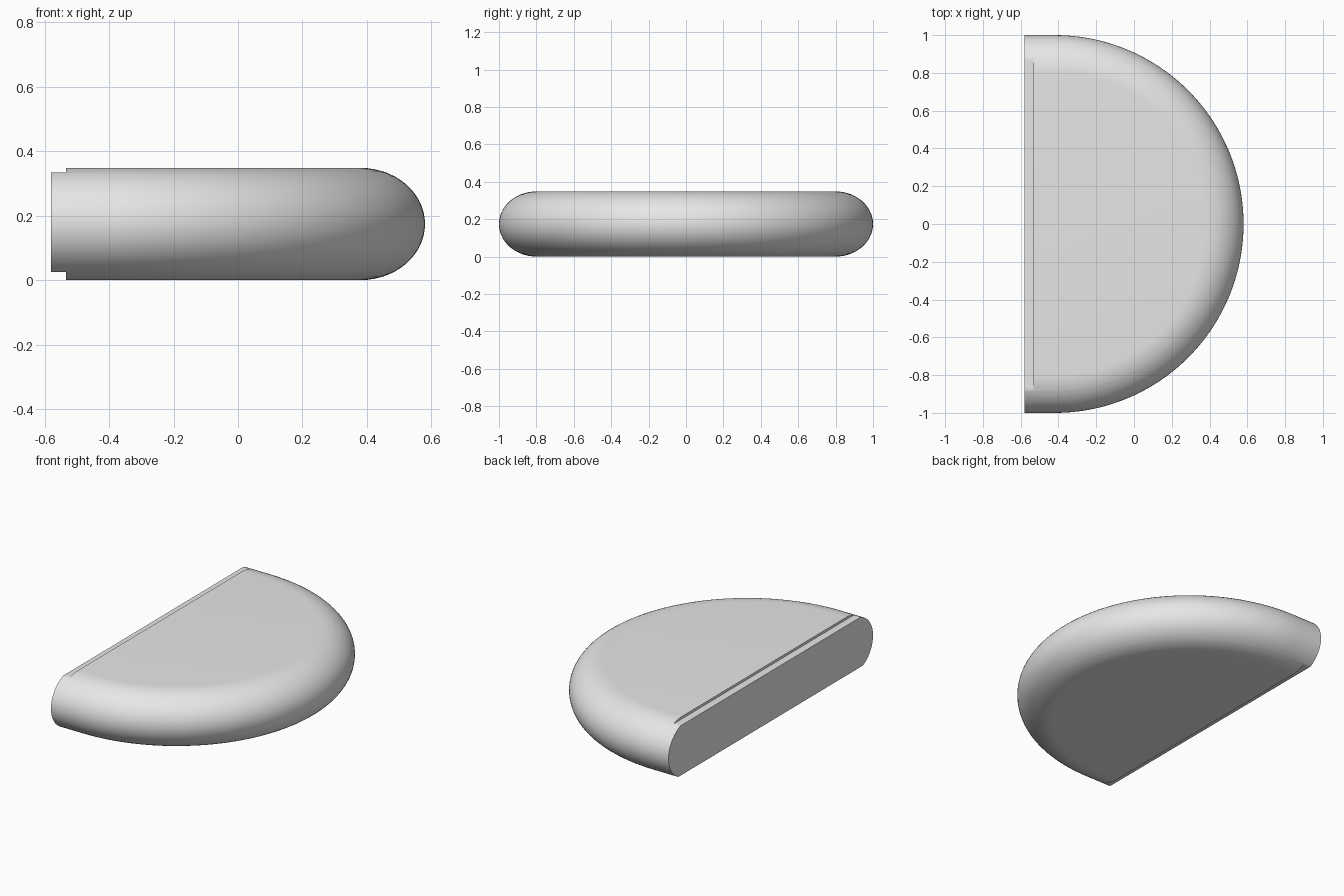
import bpy
import bmesh
import math

cube = bpy.data.objects.get("Cube")
if cube:
    bpy.data.objects.remove(cube, do_unlink=True)

BACK, STEP, CENTRE = -0.58, -0.533, -0.42   # cut end, ledge line, arc centre (x)
HALF = 0.174                                # half of the thickness
ROUND = 0.2                                 # width of the rounded rim
LEDGE_LOW, LEDGE_HIGH = 0.025, 0.333        # height of the stepped tongue
ARC = 96
RIM = 28

grey = bpy.data.materials.new("plain grey")
grey.use_nodes = True
grey.diffuse_color = (0.8, 0.8, 0.8, 1)
grey.node_tree.nodes["Principled BSDF"].inputs["Base Color"].default_value = (0.8, 0.8, 0.8, 1)


def ring(angle):
    """Half-disc outline at one angle of the rim, with the tongue clamped in height."""
    r = 1 - ROUND * (1 - math.cos(angle))
    z = HALF + HALF * math.sin(angle)
    low = min(max(z, LEDGE_LOW), LEDGE_HIGH)
    start = [(BACK, -r, low), (STEP, -r, low), (STEP, -r, z)]
    arc = []
    for i in range(ARC + 1):
        t = math.pi * (i / ARC - 0.5)
        arc.append((CENTRE + r * math.cos(t), r * math.sin(t), z))
    end = [(x, -y, h) for x, y, h in reversed(start)]
    return start + arc + end


# Rim angles, with extra rows exactly where the ledges meet the rim
angles = [math.pi * (k / RIM - 0.5) for k in range(RIM + 1)]
angles += [math.asin((h - HALF) / HALF) for h in (LEDGE_LOW, LEDGE_HIGH)]
angles.sort()

bm = bmesh.new()
rings = [[bm.verts.new(p) for p in ring(a)] for a in angles]
n = len(rings[0])

# Rounded side and flat cut end
for a, b in zip(rings, rings[1:]):
    for i in range(n):
        j = (i + 1) % n
        bm.faces.new((a[i], a[j], b[j], b[i]))

# Top and bottom, including the ledges and their step walls
for cap in (rings[0], rings[-1]):
    for i in range(n // 2):
        loop = [cap[i], cap[i + 1], cap[n - 2 - i], cap[n - 1 - i]]
        loop = list(dict.fromkeys(loop))
        if len(loop) > 2:
            bm.faces.new(loop)

bmesh.ops.remove_doubles(bm, verts=bm.verts, dist=0.00002)
bmesh.ops.dissolve_degenerate(bm, edges=bm.edges, dist=0.00002)
bmesh.ops.recalc_face_normals(bm, faces=bm.faces)

mesh = bpy.data.meshes.new("half_disc_body")
bm.to_mesh(mesh)
bm.free()
mesh.materials.append(grey)
body = bpy.data.objects.new("half_disc_body", mesh)
bpy.context.collection.objects.link(body)

bpy.ops.object.select_all(action="DESELECT")
body.select_set(True)
bpy.context.view_layer.objects.active = body
bpy.ops.object.shade_smooth_by_angle(angle=math.radians(30))
